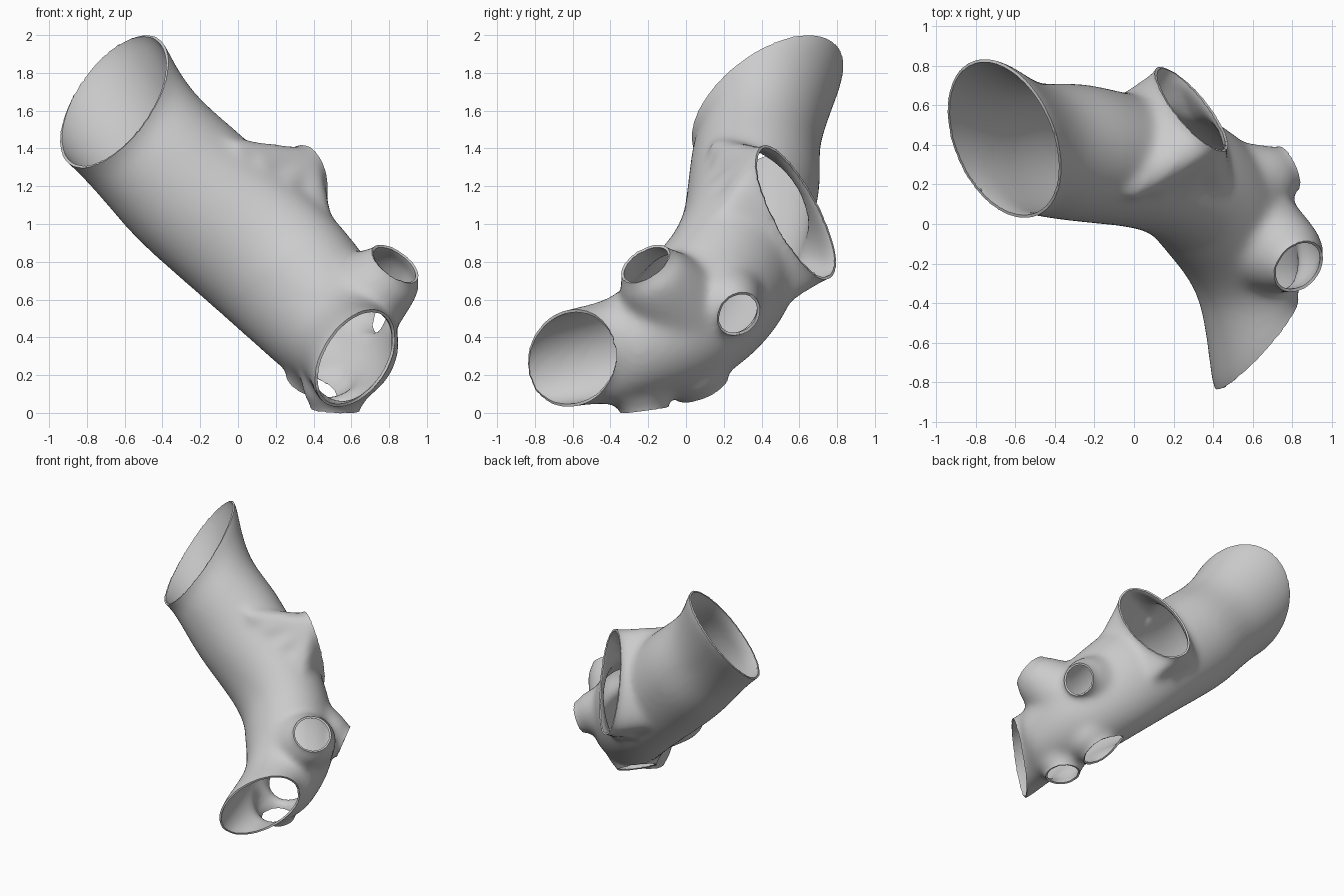
import bpy, bmesh, math
from mathutils import Vector as V

if "Cube" in bpy.data.objects:
    bpy.data.objects.remove(bpy.data.objects["Cube"])

UP, SIDE = V((0, 0, 1)), V((1, 0, 0))


def ring(c, n, ru, rv=None, ref=UP):
    """Elliptical section: centre, half-axes u and v, direction."""
    n = V(n).normalized()
    u = (ref - n * ref.dot(n)).normalized()
    return V(c), u * ru, n.cross(u) * (rv or ru), n


def oval(c, u, v, n, s=1.0):
    """Section given directly by its two half-axes."""
    return V(c), V(u) * s, V(v) * s, V(n).normalized()


def extend(s, d):
    return s[0] + s[3] * d, s[1], s[2], s[3]


def spline(a, b, c, d, t):
    return 0.5 * (2 * b + (c - a) * t + (2 * a - 5 * b + 4 * c - d) * t * t
                  + (3 * b - a - 3 * c + d) * t ** 3)


def loft(bm, secs, sides=48, steps=8):
    """Closed tube following the sections smoothly."""
    pad = [secs[0]] + secs + [secs[-1]]
    rings = []
    for i in range(len(secs) - 1):
        last = i == len(secs) - 2
        for k in range(steps + (1 if last else 0)):
            c, u, v = (spline(*[pad[i + j][m] for j in range(4)], k / steps) for m in range(3))
            rings.append([bm.verts.new(c + u * math.cos(a) + v * math.sin(a))
                          for a in (2 * math.pi * q / sides for q in range(sides))])
    bm.faces.new(rings[0][::-1])
    bm.faces.new(rings[-1])
    for r0, r1 in zip(rings, rings[1:]):
        for q in range(sides):
            p = (q + 1) % sides
            bm.faces.new((r0[q], r0[p], r1[p], r1[q]))


bm = bmesh.new()

# Main curved pipe, from the wide upper mouth to the lower mouth
upper = oval((-.655, .435, 1.65), (.171, .216, .35), (.228, -.337, 0), (.66, .45, -.6), 1.01)
lower = oval((.615, -.61, .29), (.09, .02, .25), (-.184, -.219, 0), (.75, -.62, -.22), 1.04)
loft(bm, [extend(upper, -.12), upper,
          ring((-.47, .375, 1.41), (.75, .15, -.66), .375, .345),
          ring((-.21, .35, 1.15), (.75, -.05, -.66), .39, .345),
          ring((.21, .25, .78), (.65, -.45, -.55), .40, .33),
          ring((.45, .03, .53), (.4, -.8, -.4), .375, .335),
          ring((.585, -.3, .35), (.25, -.93, -.25), .29, .275),
          lower, extend(lower, .14)])

# Large oval branch at the back, blending up and down the pipe
axes = (.062, -.164, .34), (.158, -.123, 0), (.59, .76, .26)
back = oval((.29, .58, 1.06), *axes, 1.03)
for c, s in (((-.13, .315, 1.13), .97), ((0, .33, 1.05), .95),
             ((.15, .33, .93), .95), ((.3, .26, .8), .82), ((.42, .2, .68), .72)):
    loft(bm, [oval(c, *axes, s), back, extend(back, .12)])

# Small round branches: (rim centre, rim normal, radius, root centre, root radius, reference)
small = [((.83, -.215, .79), (.52, -.46, .72), .143, (.51, -.03, .53), .32, UP),
         ((.775, .28, .525), (.85, .38, -.37), .122, (.44, .17, .6), .29, UP),
         ((.395, .08, .135), (-.4, .35, -.85), .147, (.46, .02, .42), .25, SIDE),
         ((.515, -.22, .017), (-.05, .13, -1), .128, (.54, -.2, .33), .22, SIDE)]
rims = [(upper[0], -upper[3], .62), (lower[0], lower[3], .42), (back[0], back[3], .47)]
for c, n, r, rc, rr, ref in small:
    rim = ring(c, n, r, ref=ref)
    loft(bm, [ring(rc, n, rr, ref=ref), ring(rim[0] - rim[3] * .09, n, r * 1.38, ref=ref),
              rim, extend(rim, .1)])
    rims.append((rim[0], rim[3], r * 1.42))

bmesh.ops.recalc_face_normals(bm, faces=bm.faces)
mesh = bpy.data.meshes.new("branched_pipe")
bm.to_mesh(mesh)
bm.free()
pipe = bpy.data.objects.new("branched_pipe", mesh)
bpy.context.collection.objects.link(pipe)
bpy.context.view_layer.objects.active = pipe
pipe.select_set(True)

# Fuse the tubes and soften the junctions
fuse = pipe.modifiers.new("fuse", 'REMESH')
fuse.mode, fuse.voxel_size = 'VOXEL', 0.018
soft = pipe.modifiers.new("soften", 'SMOOTH')
soft.factor, soft.iterations = 0.5, 40
bpy.ops.object.convert(target='MESH')

# Open every mouth by slicing along its rim plane
bm = bmesh.new()
bm.from_mesh(pipe.data)
for c, n, reach in rims:
    faces = [f for f in bm.faces if (f.calc_center_median() - c).length < reach]
    geom = set(faces)
    for f in faces:
        geom.update(f.edges)
        geom.update(f.verts)
    bmesh.ops.bisect_plane(bm, geom=list(geom), plane_co=c, plane_no=n, dist=0.003)
    beyond = [v for v in bm.verts if (v.co - c).length < reach and (v.co - c).dot(n) > 0.0032]
    bmesh.ops.delete(bm, geom=beyond, context='VERTS')
    edge = [v for v in bm.verts if v.is_boundary and (v.co - c).length < reach]
    bmesh.ops.remove_doubles(bm, verts=edge, dist=0.007)
bm.to_mesh(pipe.data)
bm.free()

# Thin wall
wall = pipe.modifiers.new("wall", 'SOLIDIFY')
wall.thickness, wall.offset = 0.015, -1
bpy.ops.object.convert(target='MESH')
bpy.ops.object.shade_smooth_by_angle(angle=math.radians(40))

grey = bpy.data.materials.new("plain grey")
grey.diffuse_color = (.6, .6, .6, 1)
grey.use_nodes = True
grey.node_tree.nodes["Principled BSDF"].inputs["Base Color"].default_value = grey.diffuse_color
pipe.data.materials.clear()
pipe.data.materials.append(grey)
